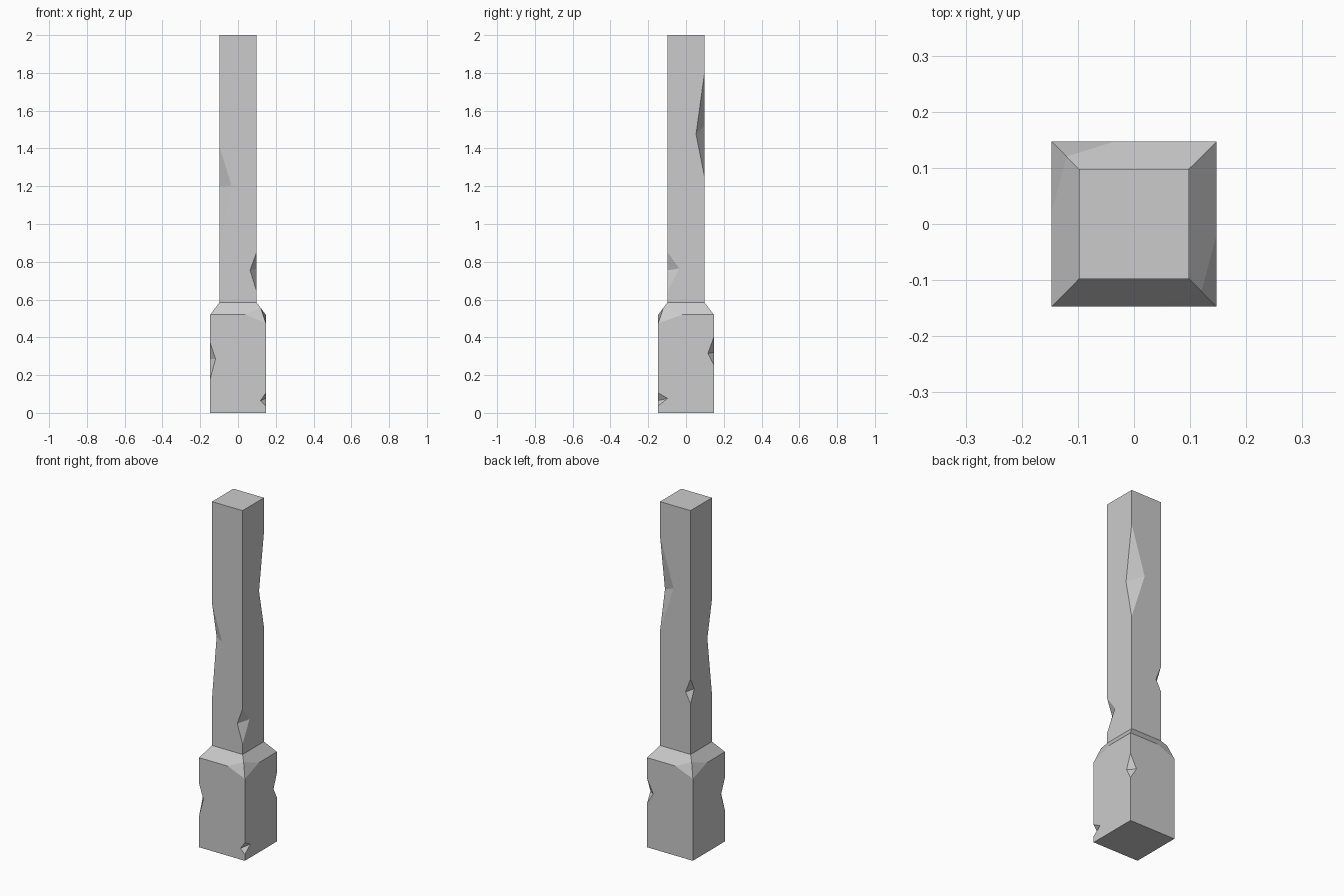
import bpy, bmesh
from mathutils import Vector

if "Cube" in bpy.data.objects:
    bpy.data.objects.remove(bpy.data.objects["Cube"])

BASE, SHAFT = 0.147, 0.098      # half widths
Z_SHOULDER, Z_NECK, Z_TOP = 0.52, 0.585, 2.0

# Post body: square rings stacked into base, sloped shoulder and shaft
bm = bmesh.new()
rings = []
for h, z in ((BASE, 0), (BASE, Z_SHOULDER), (SHAFT, Z_NECK), (SHAFT, Z_TOP)):
    rings.append([bm.verts.new((sx * h, sy * h, z))
                  for sx, sy in ((-1, -1), (1, -1), (1, 1), (-1, 1))])
bm.faces.new(rings[0][::-1])
bm.faces.new(rings[-1])
for lo, hi in zip(rings, rings[1:]):
    for i in range(4):
        j = (i + 1) % 4
        bm.faces.new((lo[i], lo[j], hi[j], hi[i]))


def break_corner(i, along_x, along_y, down, up):
    """Knock off a shoulder corner, leaving two facets that meet in a ridge."""
    corner = rings[1][i]

    def split(other, dist):
        e = bm.edges.get((corner, other))
        return bmesh.utils.edge_split(e, corner, dist / e.calc_length())[1]

    prev, nxt = rings[1][i - 1], rings[1][(i + 1) % 4]
    xn, yn = (prev, nxt) if abs(prev.co.y - corner.co.y) < 1e-4 else (nxt, prev)
    a, b = split(xn, along_x), split(yn, along_y)
    bot, top = split(rings[0][i], down), split(rings[2][i], up)
    for p, q in ((top, a), (a, bot), (bot, b), (b, top)):
        face = next(f for f in p.link_faces if f in q.link_faces)
        bmesh.utils.face_split(face, p, q)
    bm.verts.remove(corner)
    bm.faces.new((top, a, bot))
    bm.faces.new((top, bot, b))


break_corner(1, 0.108, 0.127, 0.045, 0.052)
break_corner(3, 0.112, 0.127, 0.045, 0.052)
bmesh.ops.recalc_face_normals(bm, faces=bm.faces)
mesh = bpy.data.meshes.new("post")
bm.to_mesh(mesh)
bm.free()
post = bpy.data.objects.new("post", mesh)
bpy.context.collection.objects.link(post)

# Edge chips: sign x, sign y, half width, z low, z high,
# reach along x and its z, reach along y and its z
chips = [
    (-1, -1, SHAFT, 0.86, 1.41, 0.063, 1.205, 0.042, 1.20),
    (1, -1, SHAFT, 0.645, 0.85, 0.034, 0.755, 0.063, 0.765),
    (1, 1, SHAFT, 1.25, 1.80, 0.087, 1.52, 0.045, 1.475),
    (-1, 1, SHAFT, 0.878, 1.023, 0.032, 0.94, 0.033, 0.953),
    (-1, -1, BASE, 0.18, 0.37, 0.028, 0.285, 0.036, 0.285),
    (1, 1, BASE, 0.255, 0.40, 0.040, 0.32, 0.031, 0.315),
    (1, -1, BASE, 0.037, 0.105, 0.028, 0.065, 0.050, 0.077),
]
bm = bmesh.new()
for sx, sy, h, z0, z1, dx, zx, dy, zy in chips:
    pts = [Vector((sx * h, sy * h, z0)), Vector((sx * h, sy * h, z1)),
           Vector((sx * (h - dx), sy * h, zx)), Vector((sx * h, sy * (h - dy), zy))]
    mid = (pts[2] + pts[3]) / 2          # grow outward from the inner crease
    v = [bm.verts.new(mid + (p - mid) * 1.25) for p in pts]
    for tri in ((0, 1, 2), (0, 3, 1), (0, 2, 3), (1, 3, 2)):
        bm.faces.new([v[k] for k in tri])
bmesh.ops.recalc_face_normals(bm, faces=bm.faces)
cut_mesh = bpy.data.meshes.new("chip_cutters")
bm.to_mesh(cut_mesh)
bm.free()
cutters = bpy.data.objects.new("chip_cutters", cut_mesh)
bpy.context.collection.objects.link(cutters)
cutters.hide_render = True

# Carve the chips
mod = post.modifiers.new("chips", "BOOLEAN")
mod.operation = "DIFFERENCE"
mod.solver = "EXACT"
mod.object = cutters
bpy.context.view_layer.objects.active = post
bpy.ops.object.modifier_apply(modifier=mod.name)
bpy.data.objects.remove(cutters)
